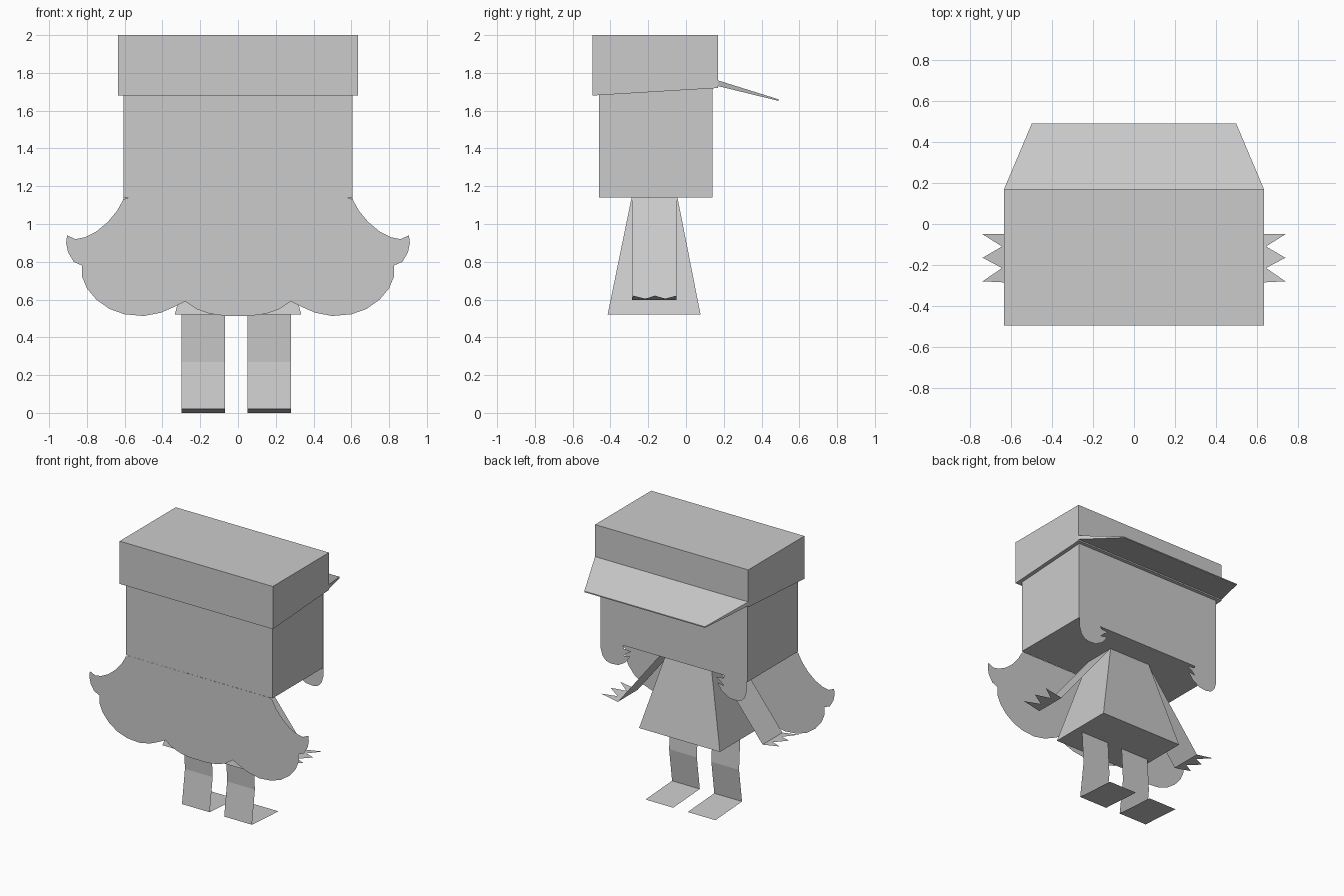
import bpy

grey = bpy.data.materials.new("light_grey")
grey.diffuse_color = (0.6, 0.6, 0.6, 1)


def build(name, verts, faces):
    mesh = bpy.data.meshes.new(name)
    mesh.from_pydata(verts, [], faces)
    mesh.materials.append(grey)
    ob = bpy.data.objects.new(name, mesh)
    bpy.context.collection.objects.link(ob)
    return ob


def sheet(name, verts):
    """One flat paper panel."""
    return build(name, verts, [list(range(len(verts)))])


def mirrored_panel(name, half, y):
    """Panel in the xz plane from its right half outline, given top to bottom."""
    left = [(-x, z) for x, z in reversed(half) if x > 0]
    outline = half + left
    return sheet(name, [(x, y, z) for x, z in outline])


def block(name, low, high):
    """Six-sided block between two four-point rings."""
    sides = [(i, (i + 1) % 4, (i + 1) % 4 + 4, i + 4) for i in range(4)]
    return build(name, low + high, [(3, 2, 1, 0), (4, 5, 6, 7)] + sides)


def ring(x, y0, y1, z0, z1=None):
    z1 = z0 if z1 is None else z1
    return [(-x, y0, z0), (x, y0, z0), (x, y1, z1), (-x, y1, z1)]


# Head and cap
block("head", ring(0.607, -0.46, 0.14, 1.14), ring(0.607, -0.46, 0.14, 1.75))
block("cap", ring(0.635, -0.495, 0.17, 1.68, 1.72), ring(0.635, -0.495, 0.17, 2.0))

# Brim: thin wedge narrowing to its outer edge
block("cap_brim",
      [(-0.635, 0.17, 1.73), (0.635, 0.17, 1.73), (0.5, 0.49, 1.652), (-0.5, 0.49, 1.652)],
      [(-0.635, 0.17, 1.76), (0.635, 0.17, 1.76), (0.5, 0.49, 1.66), (-0.5, 0.49, 1.66)])

# Long hair panel with upturned sides and scalloped hem
mirrored_panel("back_hair", [
    (0.607, 1.14), (0.58, 1.14), (0.607, 1.13), (0.64, 1.07), (0.69, 1.01), (0.75, 0.96), (0.81, 0.93),
    (0.86, 0.92), (0.905, 0.94), (0.91, 0.90), (0.90, 0.85), (0.87, 0.80),
    (0.825, 0.78), (0.825, 0.72), (0.80, 0.66), (0.75, 0.60), (0.68, 0.55),
    (0.60, 0.522), (0.50, 0.513), (0.41, 0.53), (0.34, 0.56), (0.28, 0.59),
    (0.22, 0.55), (0.15, 0.525), (0.07, 0.514)][1:], -0.461)

# Front hair with fringe and hanging side locks
mirrored_panel("front_hair", [
    (0.605, 1.72), (0.605, 1.07), (0.59, 1.02), (0.56, 0.99), (0.52, 0.98),
    (0.46, 0.985), (0.40, 1.02), (0.36, 1.075), (0.415, 1.065), (0.39, 1.09),
    (0.35, 1.115), (0.41, 1.12), (0.43, 1.16), (0.45, 1.24), (0.45, 1.56),
    (0.33, 1.56), (0.28, 1.64), (0.25, 1.70), (0.25, 1.60)], 0.146)

# Dress
block("dress", ring(0.335, -0.415, 0.077, 0.52), ring(0.17, -0.288, -0.045, 1.14))

for side, s in (("left", -1), ("right", 1)):
    # Arm strip and pointed-finger hand
    sheet(side + "_arm", [(s * 0.17, -0.285, 1.14), (s * 0.17, -0.05, 1.14),
                          (s * 0.6, -0.05, 0.597), (s * 0.6, -0.285, 0.597)])
    sheet(side + "_hand", [(s * x, y, 0.597 + (x - 0.6) * 0.17) for x, y in (
        (0.6, -0.285), (0.6, -0.05), (0.64, -0.05), (0.74, -0.05), (0.645, -0.11),
        (0.74, -0.165), (0.645, -0.215), (0.74, -0.28), (0.64, -0.285))])

    # Leg strip bent at the knee, with a flat foot
    x0, x1 = (-0.3, -0.07) if s < 0 else (0.05, 0.28)
    path = [(-0.215, 0.52), (-0.2, 0.27), (-0.235, 0.02), (0.08, 0.0)]
    verts = [(x, y, z) for y, z in path for x in (x0, x1)]
    build(side + "_leg", verts, [(i, i + 1, i + 3, i + 2) for i in (0, 2, 4)])
